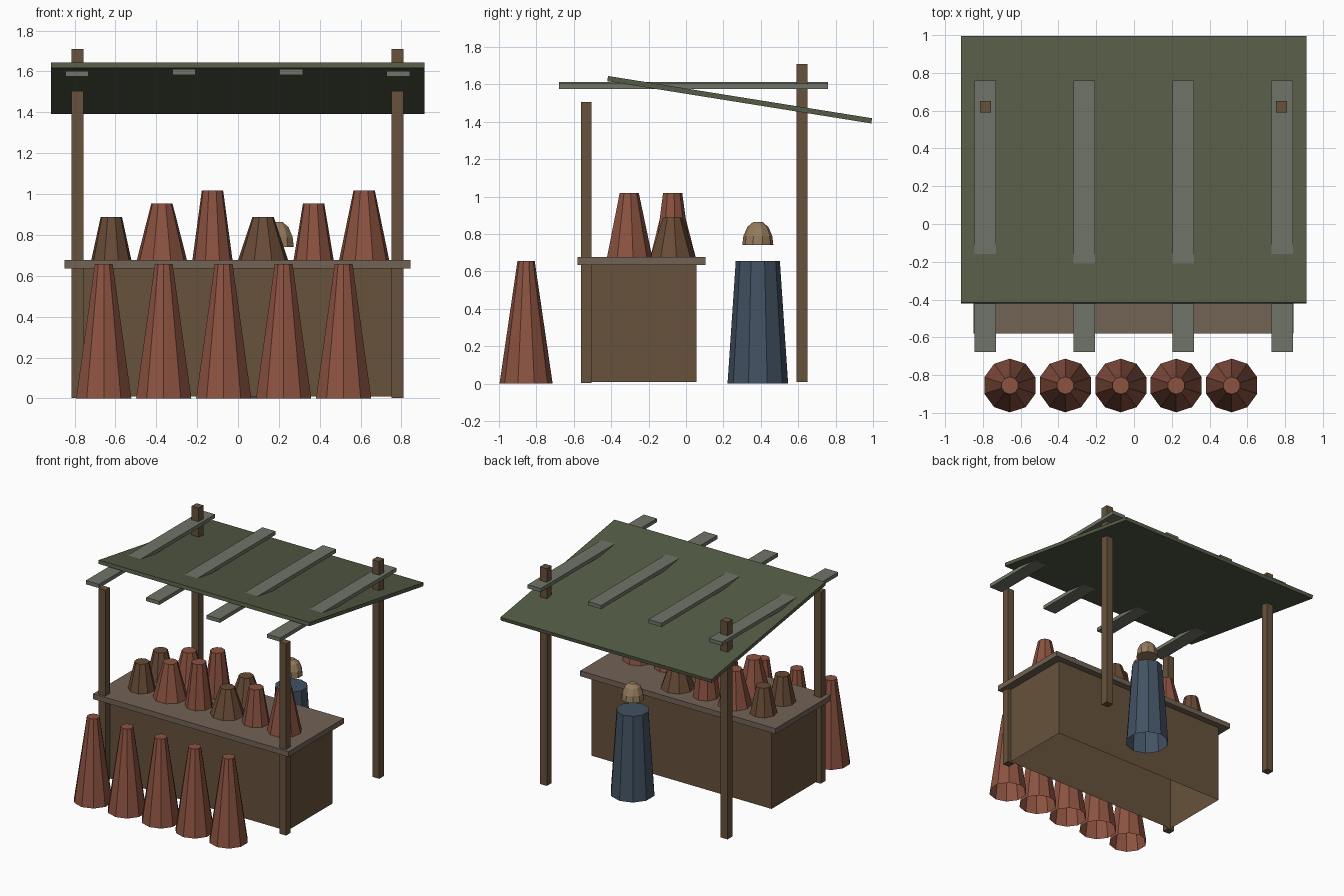
import bpy, bmesh, math
from mathutils import Matrix

if "Cube" in bpy.data.objects:
    bpy.data.objects.remove(bpy.data.objects["Cube"])


def material(name, rgb):
    m = bpy.data.materials.new(name)
    m.diffuse_color = (*rgb, 1)
    m.use_nodes = True
    m.node_tree.nodes["Principled BSDF"].inputs["Base Color"].default_value = m.diffuse_color
    return m


TERRACOTTA = material("terracotta", (0.26, 0.085, 0.052))
BROWN_CLAY = material("brown_clay", (0.14, 0.07, 0.037))
WOOD = material("wood", (0.135, 0.085, 0.045))
PLANK = material("plank", (0.17, 0.125, 0.093))
CANVAS = material("canvas", (0.09, 0.107, 0.061))
SLAT = material("slat", (0.16, 0.175, 0.135))
CLOTH = material("cloth", (0.055, 0.083, 0.122))
SKIN = material("skin", (0.3, 0.2, 0.11))


def finish(bm, name, mat, loc=(0, 0, 0), tilt=0):
    me = bpy.data.meshes.new(name)
    bm.to_mesh(me)
    bm.free()
    me.materials.append(mat)
    ob = bpy.data.objects.new(name, me)
    ob.location = loc
    ob.rotation_euler.x = tilt
    bpy.context.collection.objects.link(ob)
    return ob


def drop_bottom(bm):
    low = min(v.co.z for v in bm.verts)
    faces = [f for f in bm.faces if all(v.co.z < low + 1e-5 for v in f.verts)]
    bmesh.ops.delete(bm, geom=faces, context='FACES_ONLY')


def box(name, x, y, z, mat, tilt=0, open_bottom=False):
    """Box from (min, max) ranges on each axis."""
    bm = bmesh.new()
    size = [r[1] - r[0] for r in (x, y, z)]
    bmesh.ops.create_cube(bm, size=1, matrix=Matrix.Diagonal((*size, 1)))
    if open_bottom:
        drop_bottom(bm)
    return finish(bm, name, mat, [sum(r) / 2 for r in (x, y, z)], tilt)


def cone(name, x, y, z0, z1, r0, r1, sides, mat):
    """Tapered pot, closed on top and open underneath."""
    bm = bmesh.new()
    bmesh.ops.create_cone(bm, cap_ends=True, segments=sides, radius1=r0, radius2=r1, depth=z1 - z0)
    drop_bottom(bm)
    return finish(bm, name, mat, (x, y, (z0 + z1) / 2))


# Counter
box("counter_body", (-0.78, 0.78), (-0.505, 0.055), (0.01, 0.637), WOOD, open_bottom=True)
box("counter_top", (-0.85, 0.845), (-0.58, 0.105), (0.635, 0.677), PLANK)

# Posts
for side, x in (("left", -0.786), ("right", 0.781)):
    box(f"front_post_{side}", (x - 0.029, x + 0.029), (-0.562, -0.505), (0.003, 1.505), WOOD)
    box(f"back_post_{side}", (x - 0.03, x + 0.03), (0.59, 0.65), (0.008, 1.71), WOOD)

# Tilted canopy
angle = math.atan(0.16)
half = 0.715
box("canopy", (-0.916, 0.912), (0.287 - half, 0.287 + half), (1.504, 1.532), CANVAS, tilt=-angle)

# Roof slats
for i in range(4):
    x = -0.788 + 0.524 * i
    z = 1.597 if i in (1, 2) else 1.589
    box(f"roof_slat_{i + 1}", (x - 0.057, x + 0.057), (-0.678, 0.76), (z - 0.0145, z + 0.0145), SLAT)

# Tall pots in front of the stall
for i in range(5):
    cone(f"floor_pot_{i + 1}", -0.657 + 0.2935 * i, -0.855, 0, 0.657, 0.142, 0.046, 10, TERRACOTTA)

# Pots on the counter: six in front, four behind
for i in range(10):
    cone(f"counter_pot_{i + 1}", -0.62 + 0.2475 * (i % 6), -0.305 + 0.232 * (i // 6),
         0.675, 0.888 + 0.065 * (i % 3), 0.125 if i % 2 else 0.1, 0.053, 9,
         TERRACOTTA if i % 3 else BROWN_CLAY)

# Seller: robe and domed head
cone("seller_body", 0.194, 0.384, 0, 0.655, 0.162, 0.118, 10, CLOTH)
bm = bmesh.new()
rings = []
for r, z in ((0.083, 0.742), (0.077, 0.79), (0.056, 0.838), (0.025, 0.864)):
    rings.append([bm.verts.new((r * math.sin(a * math.tau / 10), r * math.cos(a * math.tau / 10), z))
                  for a in range(10)])
for lo, hi in zip(rings, rings[1:]):
    for a in range(10):
        b = (a + 1) % 10
        bm.faces.new((lo[a], lo[b], hi[b], hi[a]))
bm.faces.new(rings[-1])
bm.faces.new(rings[0][::-1])
bmesh.ops.recalc_face_normals(bm, faces=bm.faces)
finish(bm, "seller_head", SKIN, (0.194, 0.384, 0))
